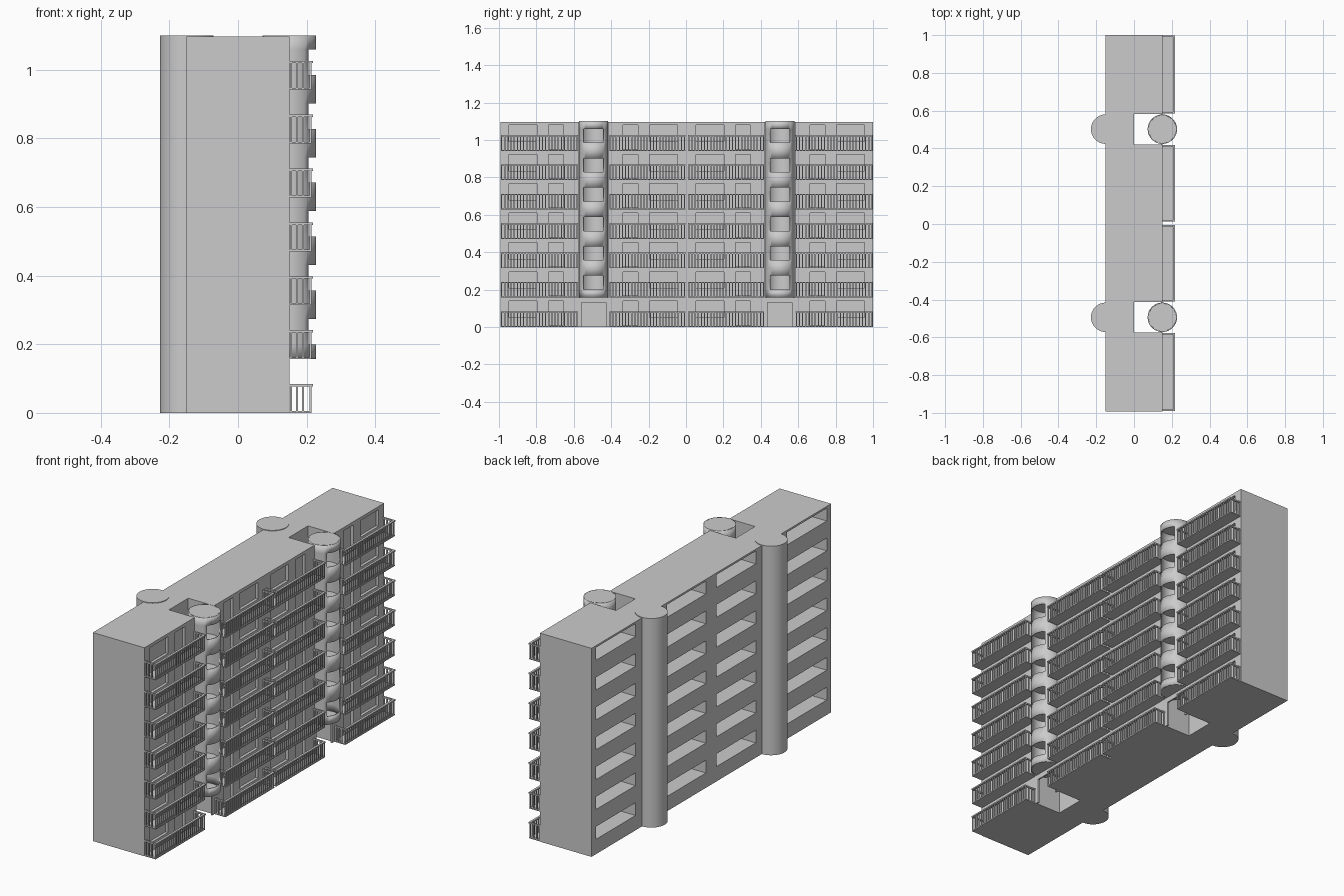
import bpy, bmesh, math
from mathutils import Matrix

if "Cube" in bpy.data.objects:
    bpy.data.objects.remove(bpy.data.objects["Cube"])

MID = 0.004             # symmetry line of the block along y
Y0, Y1 = -0.992, 1.0    # end walls
ROOF = 1.097
FLOORS, STOREY = 7, 0.157
FRONT = 0.15            # balcony facade
TOWER_Y = (MID - 0.498, MID + 0.498)
R = 0.078


def add_box(bm, x0, x1, y0, y1, z0, z1):
    m = Matrix.Translation(((x0 + x1) / 2, (y0 + y1) / 2, (z0 + z1) / 2))
    bmesh.ops.create_cube(bm, size=1, matrix=m @ Matrix.Diagonal((x1 - x0, y1 - y0, z1 - z0, 1)))


def make(name, bm, smooth=False):
    me = bpy.data.meshes.new(name)
    bm.to_mesh(me)
    bm.free()
    ob = bpy.data.objects.new(name, me)
    bpy.context.collection.objects.link(ob)
    if smooth:
        bpy.ops.object.select_all(action='DESELECT')
        ob.select_set(True)
        bpy.context.view_layer.objects.active = ob
        bpy.ops.object.shade_smooth_by_angle(angle=math.radians(35))
    return ob


def mirrored(a, b):
    """A y range and its mirror about the middle of the block."""
    return [(MID + a, MID + b), (MID - b, MID - a)]


# main block: plan outline with two stair notches, extruded
outline = [(-0.15, Y0), (FRONT, Y0)]
for c in TOWER_Y:
    outline += [(FRONT, c - 0.08), (0, c - 0.08), (0, c + 0.08), (FRONT, c + 0.08)]
outline += [(FRONT, Y1), (-0.15, Y1)]
bm = bmesh.new()
face = bm.faces.new([bm.verts.new((x, y, 0)) for x, y in outline])
ext = bmesh.ops.extrude_face_region(bm, geom=[face])
bmesh.ops.translate(bm, vec=(0, 0, ROOF), verts=[v for v in ext['geom'] if isinstance(v, bmesh.types.BMVert)])
bmesh.ops.recalc_face_normals(bm, faces=bm.faces)
block = make("main_block", bm)

# openings: rear strip windows, front windows and balcony doors
bm = bmesh.new()
for k in range(FLOORS):
    z = k * STOREY
    for a, b in mirrored(0.045, 0.37) + mirrored(0.63, 0.96):
        add_box(bm, -0.2, -0.05, a, b, z + 0.078, z + 0.145)
    for a, b in mirrored(0.05, 0.20) + mirrored(0.80, 0.95):
        add_box(bm, FRONT - 0.015, 0.2, a, b, z + 0.05, z + 0.138)
    for a, b in mirrored(0.26, 0.34) + mirrored(0.66, 0.74):
        add_box(bm, FRONT - 0.015, 0.2, a, b, z + 0.01, z + 0.138)
cutter = make("opening_cutter", bm)
cutter.hide_render = True
mod = block.modifiers.new("openings", 'BOOLEAN')
mod.operation, mod.solver, mod.object = 'DIFFERENCE', 'EXACT', cutter
bpy.context.view_layer.objects.active = block
bpy.ops.object.modifier_apply(modifier=mod.name)
bpy.data.objects.remove(cutter)

# balconies: slab, handrail and balusters on three sides
X1 = 0.214
slabs, rails = bmesh.new(), bmesh.new()
for k in range(FLOORS):
    z = k * STOREY
    for a, b in mirrored(0.008, 0.414) + mirrored(0.582, 0.994):
        add_box(slabs, FRONT, X1, a, b, z, z + 0.005)
        add_box(rails, X1 - 0.008, X1 + 0.004, a, b, z + 0.077, z + 0.084)
        n = 25
        for i in range(n):
            y = a + 0.004 + (b - a - 0.008) * i / (n - 1)
            add_box(rails, X1 - 0.005, X1, y - 0.003, y + 0.003, z + 0.005, z + 0.077)
        for y in (a + 0.004, b - 0.004):
            add_box(rails, FRONT, X1 - 0.008, y - 0.004, y + 0.004, z + 0.077, z + 0.084)
            for x in (0.155, 0.172, 0.190):
                add_box(rails, x - 0.003, x + 0.003, y - 0.003, y + 0.003, z + 0.005, z + 0.077)
make("balcony_slabs", slabs)
make("balcony_railings", rails)


def stair_tower(name, c):
    """Thin round shell with a window facing +x on each upper storey."""
    n = 32
    levels = [STOREY]
    for k in range(1, FLOORS):
        levels += [k * STOREY + 0.043, k * STOREY + 0.117, (k + 1) * STOREY]
    levels[-1] = 1.1
    bm = bmesh.new()
    rings = [[bm.verts.new((FRONT + R * math.cos(2 * math.pi * i / n),
                            c + R * math.sin(2 * math.pi * i / n), z)) for i in range(n)]
             for z in levels]
    for j in range(len(levels) - 1):
        for i in range(n):
            if j % 3 == 1 and (i < 4 or i >= n - 4):
                continue
            q = (i + 1) % n
            bm.faces.new((rings[j][i], rings[j][q], rings[j + 1][q], rings[j + 1][i]))
    ob = make(name, bm, smooth=True)
    sol = ob.modifiers.new("wall", 'SOLIDIFY')
    sol.thickness, sol.offset = 0.005, -1
    # landings and roof cap
    bm = bmesh.new()
    for k in range(1, FLOORS + 1):
        z = 1.097 if k == FLOORS else k * STOREY + 0.003
        bmesh.ops.create_cone(bm, cap_ends=True, segments=n, radius1=R - 0.001, radius2=R - 0.001,
                              depth=0.006, matrix=Matrix.Translation((FRONT, c, z)))
    make(name + "_landings", bm, smooth=True)


for side, c in zip(("near", "far"), TOWER_Y):
    stair_tower("stair_tower_" + side, c)

    # plain round shaft on the rear face
    bm = bmesh.new()
    bmesh.ops.create_cone(bm, cap_ends=True, segments=32, radius1=R, radius2=R, depth=1.1,
                          matrix=Matrix.Translation((-0.15, c, 0.55)))
    make("rear_shaft_" + side, bm, smooth=True)

    # entrance frame under the stair tower
    bm = bmesh.new()
    for s in (-1, 1):
        y = c + s * 0.0725
        add_box(bm, FRONT - 0.008, FRONT, y - 0.0075, y + 0.0075, 0, STOREY)
    add_box(bm, FRONT - 0.008, FRONT, c - 0.065, c + 0.065, 0.13, STOREY)
    make("entrance_frame_" + side, bm)
